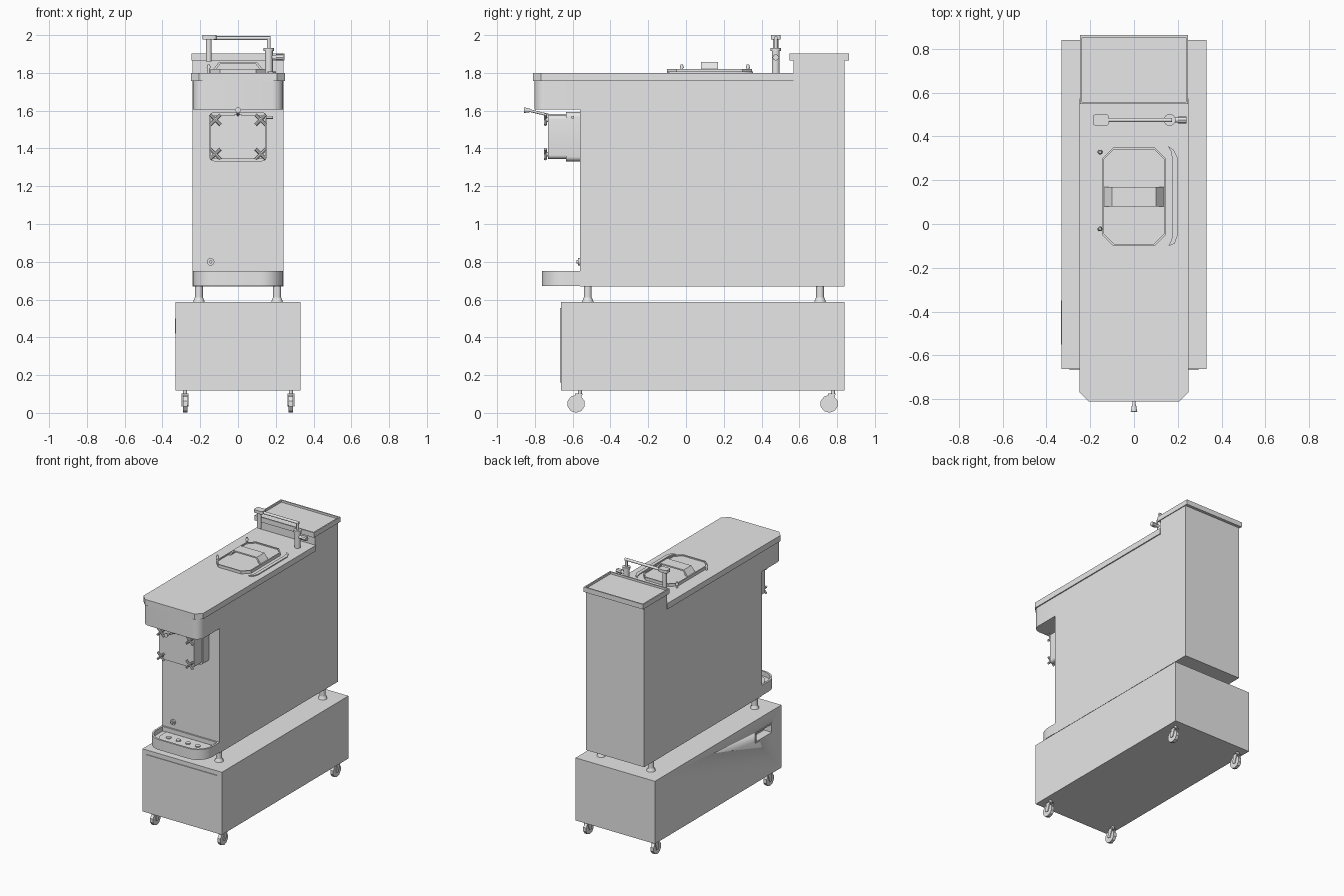
import bpy, bmesh, math
from mathutils import Vector

if "Cube" in bpy.data.objects:
    bpy.data.objects.remove(bpy.data.objects["Cube"])

steel = bpy.data.materials.new("light_grey_steel")
steel.use_nodes = True
steel.diffuse_color = (0.8, 0.8, 0.8, 1)
steel.node_tree.nodes["Principled BSDF"].inputs["Base Color"].default_value = (0.8, 0.8, 0.8, 1)


def finish(name, bm):
    bmesh.ops.recalc_face_normals(bm, faces=bm.faces[:])
    mesh = bpy.data.meshes.new(name)
    bm.to_mesh(mesh)
    bm.free()
    mesh.materials.append(steel)
    ob = bpy.data.objects.new(name, mesh)
    bpy.context.collection.objects.link(ob)
    bpy.ops.object.select_all(action="DESELECT")
    ob.select_set(True)
    bpy.context.view_layer.objects.active = ob
    bpy.ops.object.shade_smooth_by_angle(angle=math.radians(35))
    return ob


def outline(u0, u1, v0, v1, low=0.0, high=0.0, seg=1):
    """Rectangle with rounded (or, with seg=1, chamfered) low-v and high-v corners."""
    pts = []
    for i, (u, v, r) in enumerate([(u1, v1, high), (u0, v1, high), (u0, v0, low), (u1, v0, low)]):
        if r == 0:
            pts.append((u, v))
            continue
        cu, cv = (u - r if u == u1 else u + r), (v - r if v == v1 else v + r)
        for k in range(seg + 1):
            a = math.pi / 2 * (i + k / seg)
            pts.append((cu + r * math.cos(a), cv + r * math.sin(a)))
    return pts


def prism(name, pts, w0, w1, axis="z", recess=None):
    """Extrude an outline along an axis; recess = (border, depth) sinks the w1 face."""
    put = {"z": lambda u, v: (u, v, w0), "y": lambda u, v: (u, w0, v), "x": lambda u, v: (w0, u, v)}[axis]
    bm = bmesh.new()
    base = bm.faces.new([bm.verts.new(put(u, v)) for u, v in pts])
    move = Vector([(w1 - w0) if axis == a else 0 for a in "xyz"])
    ext = bmesh.ops.extrude_face_region(bm, geom=[base], use_keep_orig=True)["geom"]
    bmesh.ops.translate(bm, vec=move, verts=[g for g in ext if isinstance(g, bmesh.types.BMVert)])
    bmesh.ops.recalc_face_normals(bm, faces=bm.faces[:])
    if recess:
        top = next(g for g in ext if isinstance(g, bmesh.types.BMFace))
        bmesh.ops.inset_region(bm, faces=[top], thickness=recess[0], use_even_offset=True)
        inner = bmesh.ops.extrude_face_region(bm, geom=[top])["geom"]
        bmesh.ops.translate(bm, vec=move.normalized() * -recess[1],
                            verts=[g for g in inner if isinstance(g, bmesh.types.BMVert)])
        if top.is_valid:
            bm.faces.remove(top)
    return finish(name, bm)


def box(name, x0, x1, y0, y1, z0, z1, recess=None):
    return prism(name, outline(x0, x1, y0, y1), z0, z1, recess=recess)


def rod(name, a, b, r, r2=None, sides=16):
    a, b = Vector(a), Vector(b)
    bm = bmesh.new()
    bmesh.ops.create_cone(bm, cap_ends=True, segments=sides, radius1=r,
                          radius2=r if r2 is None else r2, depth=(b - a).length)
    bm.transform((b - a).to_track_quat("Z", "Y").to_matrix().to_4x4())
    bmesh.ops.translate(bm, vec=(a + b) / 2, verts=bm.verts[:])
    return finish(name, bm)


# Wheeled base cabinet with a recessed side grip and a front door
cabinet = box("base_cabinet", -0.33, 0.33, -0.662, 0.84, 0.118, 0.588)
cutter = box("grip_cutter", -0.4, -0.27, -0.54, -0.36, 0.43, 0.49)
cutter.hide_render = True
cut = cabinet.modifiers.new("grip_recess", "BOOLEAN")
cut.object, cut.solver = cutter, "EXACT"
bpy.context.view_layer.objects.active = cabinet
bpy.ops.object.modifier_apply(modifier=cut.name)
bpy.data.objects.remove(cutter)
for z0, z1 in [(0.42, 0.43), (0.49, 0.5)]:
    box("grip_frame_bar", -0.334, -0.328, -0.55, -0.35, z0, z1)
for y0, y1 in [(-0.55, -0.54), (-0.36, -0.35)]:
    box("grip_frame_post", -0.334, -0.328, y0, y1, 0.43, 0.49)
box("cabinet_door", -0.295, 0.295, -0.667, -0.66, 0.16, 0.555)

# Casters and machine feet
for x in (-0.28, 0.28):
    for y in (-0.582, 0.758):
        rod("caster_wheel", (x - 0.012, y, 0.048), (x + 0.012, y, 0.048), 0.047, sides=10)
        for s in (-1, 1):
            prism("caster_fork", [(y - 0.015, 0.04), (y + 0.01, 0.035), (y + 0.034, 0.1), (y - 0.005, 0.1)],
                  x + s * 0.013, x + s * 0.018, "x")
        box("caster_bridge", x - 0.018, x + 0.018, y - 0.005, y + 0.034, 0.095, 0.102)
        rod("caster_stem", (x, y + 0.02, 0.1), (x, y + 0.02, 0.12), 0.011)
for x in (-0.207, 0.207):
    for y in (-0.52, 0.71):
        rod("foot_pad", (x, y, 0.588), (x, y, 0.61), 0.031, 0.022)
        rod("foot_post", (x, y, 0.605), (x, y, 0.672), 0.021)

# Machine body, rear tower with a sunken cap, front hood and top
box("machine_body", -0.24, 0.24, -0.56, 0.57, 0.67, 1.76)
box("rear_tower", -0.241, 0.241, 0.57, 0.84, 0.67, 1.87)
box("tower_cap", -0.247, 0.247, 0.548, 0.862, 1.865, 1.902, recess=(0.01, 0.015))
prism("front_hood", outline(-0.24, 0.24, -0.803, -0.558, low=0.06, seg=6), 1.605, 1.76)
prism("top_slab", outline(-0.248, 0.248, -0.81, 0.574, low=0.042), 1.757, 1.8)

# Drip tray with drain buttons, and the round front valve
prism("drip_tray", outline(-0.239, 0.239, -0.763, -0.558, low=0.12, seg=8), 0.673, 0.75, recess=(0.014, 0.035))
prism("drip_grid", outline(-0.19, 0.19, -0.73, -0.58, low=0.09, seg=6), 0.71, 0.722)
for x in (-0.12, -0.04, 0.04, 0.12):
    rod("drain_button", (x, -0.65, 0.72), (x, -0.65, 0.729), 0.018)
rod("valve_ring", (-0.145, -0.558, 0.8), (-0.145, -0.572, 0.8), 0.02)
rod("valve_pin", (-0.145, -0.57, 0.8), (-0.145, -0.58, 0.8), 0.009)

# Dispensing head with cross knobs and a lever
prism("head_flange", outline(-0.152, 0.152, 1.332, 1.592, 0.025, 0.025, 5), -0.558, -0.635, "y")
prism("dispensing_head", outline(-0.145, 0.145, 1.345, 1.575, 0.02, 0.02, 5), -0.63, -0.73, "y")
for x in (-0.12, 0.12):
    for z in (1.37, 1.552):
        rod("knob_shaft", (x, -0.728, z), (x, -0.748, z), 0.012)
        for s in (-1, 1):
            rod("knob_bar", (x - 0.027, -0.745, z - s * 0.027), (x + 0.027, -0.745, z + s * 0.027), 0.008, sides=8)
box("lever_mount", -0.018, 0.018, -0.735, -0.63, 1.565, 1.582)
rod("lever_arm", (0, -0.71, 1.572), (0, -0.83, 1.601), 0.007)
rod("lever_tip", (0, -0.825, 1.601), (0, -0.858, 1.603), 0.009, 0.015)
rod("side_pin", (0.14, -0.6, 1.565), (0.185, -0.6, 1.565), 0.008)

# Hopper lid with an arched handle, hinge pins and side gasket
prism("hopper_lid", outline(-0.145, 0.145, -0.1, 0.35, 0.05, 0.05), 1.798, 1.821, recess=(0.009, 0.008))
arch = [(-0.137, 1.812), (-0.1, 1.858), (0.1, 1.858), (0.137, 1.812),
        (0.12, 1.812), (0.093, 1.848), (-0.093, 1.848), (-0.12, 1.812)]
prism("lid_handle", arch, 0.08, 0.17, "y")
prism("lid_gasket", [(0.155, 0.355), (0.18, 0.34), (0.2, 0.3), (0.2, -0.05), (0.185, -0.09), (0.158, -0.1),
                     (0.172, -0.07), (0.175, -0.04), (0.175, 0.29), (0.17, 0.33)], 1.798, 1.807)
for y in (-0.022, 0.328):
    rod("hinge_pin", (-0.155, y, 1.798), (-0.155, y, 1.83), 0.007)
    rod("hinge_cap", (-0.155, y, 1.825), (-0.155, y, 1.845), 0.011, 0.006)

# Filling tap
y = 0.475
rod("tap_post", (0.163, y, 1.798), (0.163, y, 1.92), 0.021)
rod("tap_collar", (0.163, y, 1.915), (0.163, y, 1.932), 0.027)
rod("tap_riser", (0.163, y, 1.93), (0.163, y, 1.987), 0.01)
rod("tap_arm", (0.173, y, 1.984), (-0.13, y, 1.984), 0.01)
prism("tap_head", outline(-0.187, -0.115, y - 0.026, y + 0.026, 0.012, 0.012, 4), 1.978, 2.0)
rod("tap_nozzle", (-0.155, y, 1.982), (-0.155, y, 1.86), 0.015)
rod("tap_valve", (0.175, y, 1.882), (0.21, y, 1.882), 0.012)
rod("tap_knob", (0.2, y, 1.882), (0.24, y, 1.882), 0.017, sides=8)
